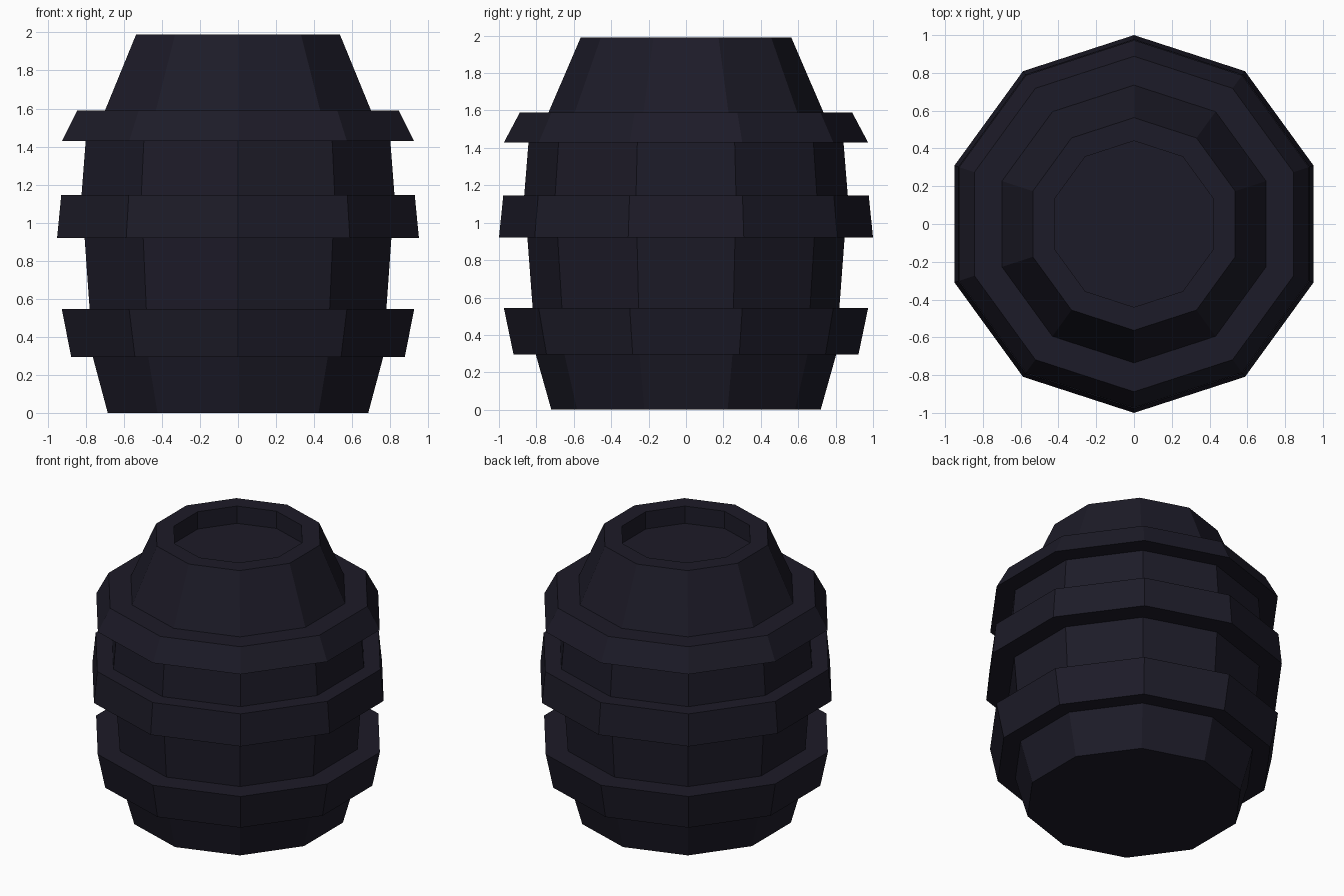
import bpy, bmesh
from math import sin, cos, tau

if "Cube" in bpy.data.objects:
    bpy.data.objects.remove(bpy.data.objects["Cube"])

SIDES = 10

# Outline as (radius, height): body, three raised hoops, sunken lid
profile = [
    (0.72, 0.0), (0.803, 0.295),                                   # foot
    (0.922, 0.295), (0.974, 0.545),                                # lower hoop
    (0.82, 0.545), (0.848, 0.92),                                  # lower wall
    (1.0, 0.92), (0.977, 1.145),                                   # middle hoop
    (0.865, 1.145), (0.842, 1.43),                                 # upper wall
    (0.973, 1.43), (0.888, 1.59),                                  # upper hoop
    (0.735, 1.59), (0.563, 1.99),                                  # shoulder
    (0.44, 1.99), (0.44, 1.865),                                   # rim and recess
]

bm = bmesh.new()
rings = [[bm.verts.new((r * sin(tau * i / SIDES), -r * cos(tau * i / SIDES), z))
          for i in range(SIDES)] for r, z in profile]
for low, high in zip(rings, rings[1:]):
    for i in range(SIDES):
        j = (i + 1) % SIDES
        bm.faces.new((low[i], low[j], high[j], high[i]))

# Bottom and lid
bm.faces.new(rings[0][::-1])
bm.faces.new(rings[-1])
bmesh.ops.recalc_face_normals(bm, faces=bm.faces)

mesh = bpy.data.meshes.new("barrel")
bm.to_mesh(mesh)
bm.free()
barrel = bpy.data.objects.new("barrel", mesh)
bpy.context.collection.objects.link(barrel)

# Dark blue-black finish
mat = bpy.data.materials.new("dark_finish")
mat.diffuse_color = (0.012, 0.011, 0.021, 1)
mat.use_nodes = True
mat.node_tree.nodes["Principled BSDF"].inputs["Base Color"].default_value = mat.diffuse_color
mesh.materials.append(mat)
